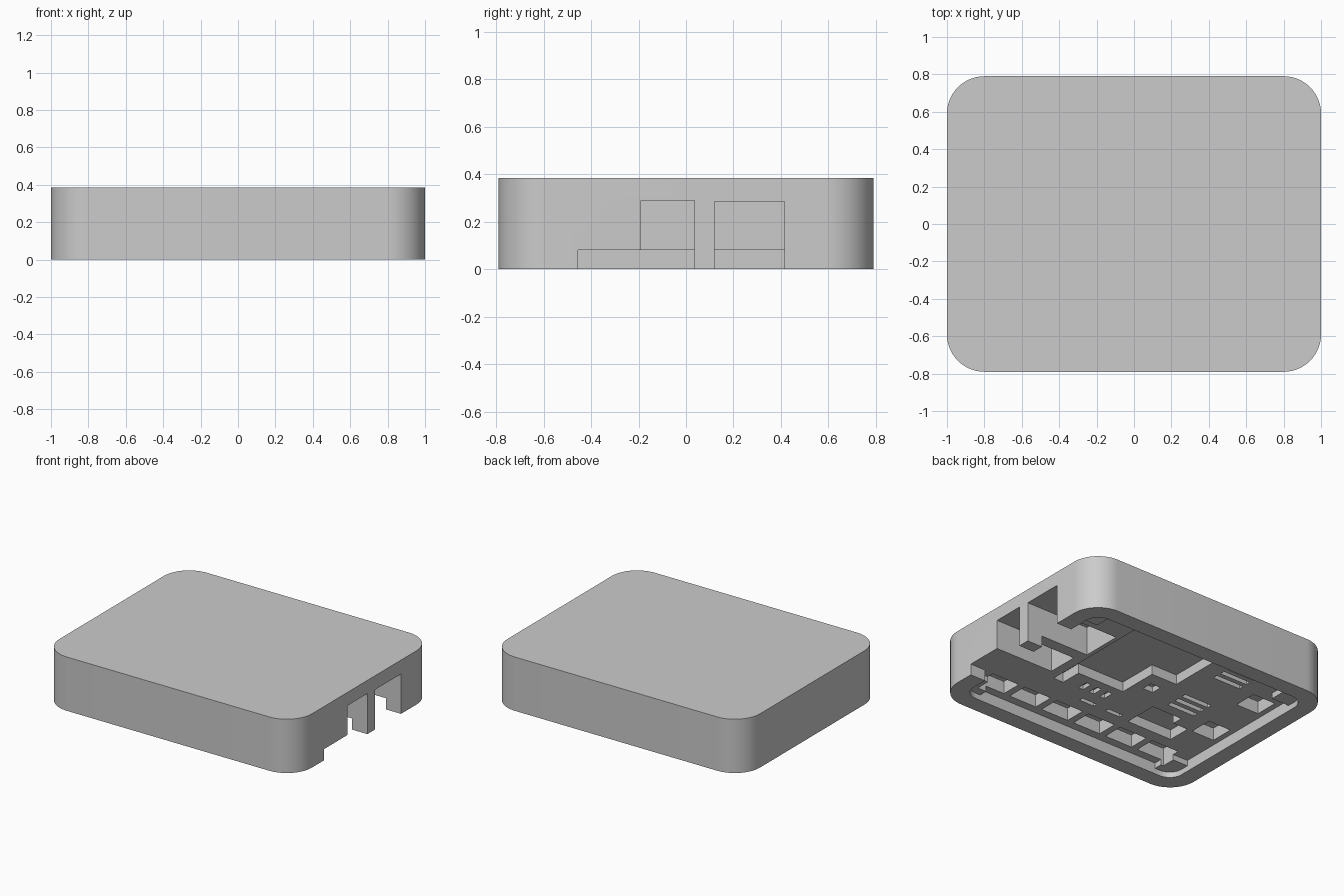
import bpy, bmesh, math

if "Cube" in bpy.data.objects:
    bpy.data.objects.remove(bpy.data.objects["Cube"], do_unlink=True)

grey = bpy.data.materials.new("plain_grey")
grey.use_nodes = True
grey.diffuse_color = (0.6, 0.6, 0.6, 1)
grey.node_tree.nodes["Principled BSDF"].inputs["Base Color"].default_value = (0.6, 0.6, 0.6, 1)

BELOW = -0.05   # cutters start under the base
FLOOR = 0.08    # depth of the board recess


def make_prism(name, outline, z0, z1):
    """Extrude a flat outline between two heights."""
    bm = bmesh.new()
    face = bm.faces.new([bm.verts.new((x, y, z0)) for x, y in outline])
    top = bmesh.ops.extrude_face_region(bm, geom=[face])["geom"]
    bmesh.ops.translate(bm, vec=(0, 0, z1 - z0),
                        verts=[v for v in top if isinstance(v, bmesh.types.BMVert)])
    bmesh.ops.recalc_face_normals(bm, faces=bm.faces[:])
    mesh = bpy.data.meshes.new(name)
    bm.to_mesh(mesh)
    bm.free()
    mesh.materials.append(grey)
    obj = bpy.data.objects.new(name, mesh)
    bpy.context.scene.collection.objects.link(obj)
    return obj


def rounded_outline(hx, hy, r, steps=14):
    """Rectangle with quarter-circle corners."""
    points = []
    for corner, (sx, sy) in enumerate([(1, 1), (-1, 1), (-1, -1), (1, -1)]):
        for i in range(steps + 1):
            a = (corner + i / steps) * math.pi / 2
            points.append((sx * (hx - r) + r * math.cos(a),
                           sy * (hy - r) + r * math.sin(a)))
    return points


def cut(target, cutter):
    mod = target.modifiers.new("cut", "BOOLEAN")
    mod.operation = "DIFFERENCE"
    mod.solver = "EXACT"
    mod.object = cutter
    bpy.context.view_layer.objects.active = target
    bpy.ops.object.modifier_apply(modifier=mod.name)
    bpy.data.objects.remove(cutter, do_unlink=True)


def cut_outline(outline, depth):
    cut(cover, make_prism("cutter", outline, BELOW, depth))


def cut_box(x0, x1, y0, y1, depth):
    cut_outline([(x0, y0), (x1, y0), (x1, y1), (x0, y1)], depth)


# Solid cover with rounded vertical corners
cover = make_prism("case_cover", rounded_outline(1, 0.79, 0.2), 0, 0.385)

# Board recess, leaving a low pad in each corner
cut_outline(rounded_outline(0.88, 0.67, 0.1, 8), 0.04)
cut_box(-0.88, 0.88, -0.51, 0.51, FLOOR)
cut_box(-0.74, 0.74, -0.67, 0.67, FLOOR)

# Port openings through the side wall
cut_box(0.8, 1.1, -0.455, 0.035, FLOOR)
cut_box(0.54, 1.1, -0.19, 0.035, 0.29)
cut_box(0.5, 1.1, 0.12, 0.415, 0.285)

# Large stepped cavity in the middle
cut_outline([(0.39, -0.25), (0.47, -0.25), (0.47, 0.58), (-0.19, 0.58),
             (-0.19, 0.2), (0.015, 0.2), (0.015, -0.095), (0.39, -0.095)], 0.15)

# Smaller stepped cavity
cut_outline([(-0.62, -0.37), (-0.26, -0.37), (-0.26, -0.12),
             (-0.5, -0.12), (-0.5, -0.2), (-0.62, -0.2)], 0.15)

# Row of component pockets along the front edge
for i in range(6):
    x = 0.7 - i * 0.27
    cut_box(x - 0.11, x + 0.11, -0.61, -0.46, 0.17)

# Two groups of thin slots
for y in (-0.04, 0.42):
    for i in range(3):
        cut_box(-0.54, -0.32, y + i * 0.07, y + i * 0.07 + 0.035, 0.13)

# Component pockets along the far end
for y in (-0.2, 0.25):
    cut_box(-0.84, -0.66, y, y + 0.17, 0.17)

# Small parts between the cavities
cut_box(-0.14, -0.06, 0.02, 0.1, 0.12)
for x in (0.05, 0.14, 0.23):
    cut_box(x, x + 0.04, -0.24, -0.16, 0.11)
for x in (-0.12, 0.1):
    cut_box(x - 0.06, x + 0.06, -0.36, -0.33, 0.11)

# Smooth rounded corners, crisp edges
bpy.ops.object.select_all(action="DESELECT")
cover.select_set(True)
bpy.context.view_layer.objects.active = cover
bpy.ops.object.shade_smooth_by_angle(angle=math.radians(30))
